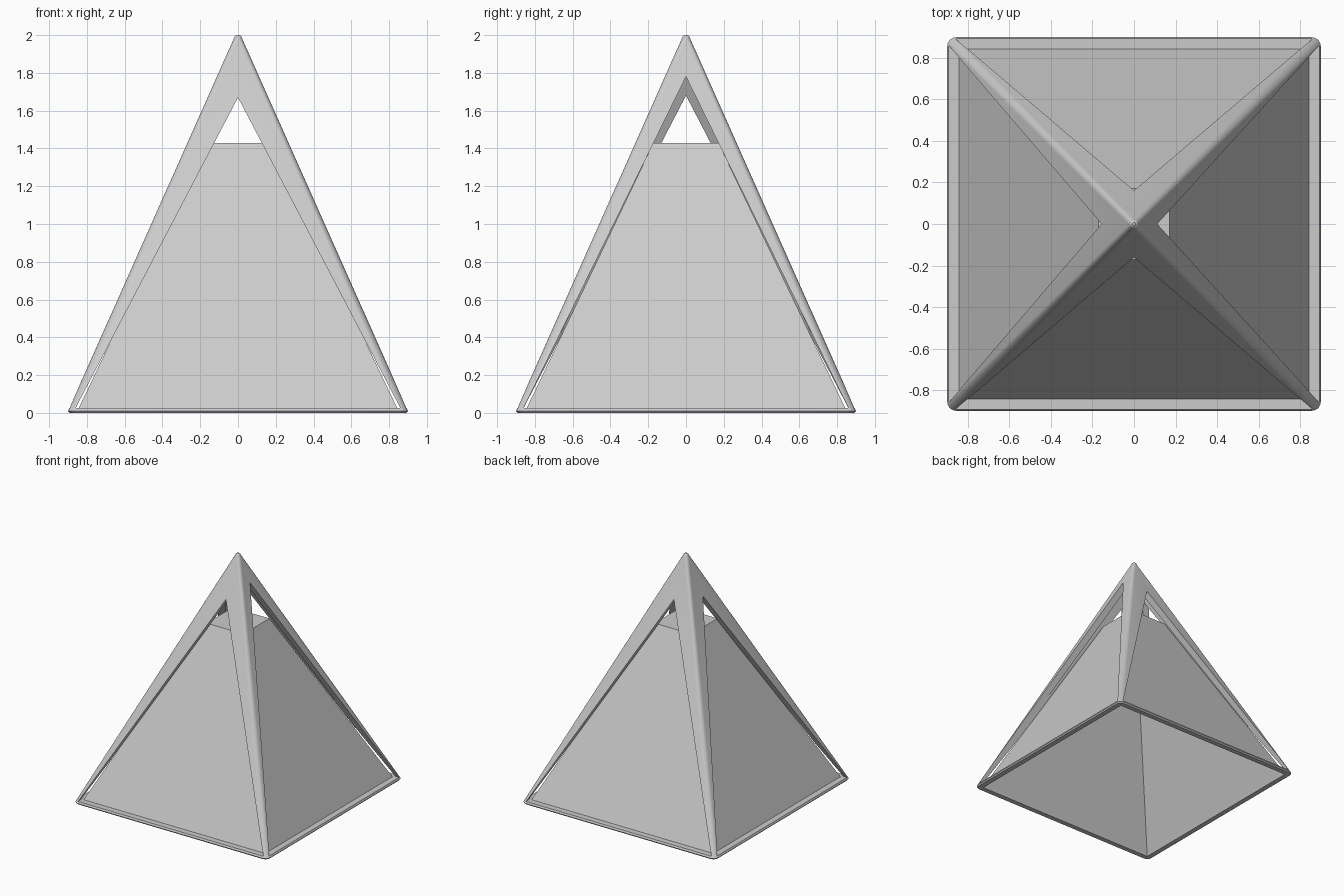
import bpy
import math
from mathutils import Matrix, Vector

if "Cube" in bpy.data.objects:
    bpy.data.objects.remove(bpy.data.objects["Cube"])

H = 2.0        # height
W = 0.9        # half width at the base
SLOPE = W / H  # half width lost per unit of height


def make_object(name, verts, faces):
    mesh = bpy.data.meshes.new(name)
    mesh.from_pydata([tuple(v) for v in verts], [], faces)
    mesh.update()
    obj = bpy.data.objects.new(name, mesh)
    bpy.context.collection.objects.link(obj)
    bpy.ops.object.select_all(action='DESELECT')
    obj.select_set(True)
    bpy.context.view_layer.objects.active = obj
    bpy.ops.object.mode_set(mode='EDIT')
    bpy.ops.mesh.select_all(action='SELECT')
    bpy.ops.mesh.normals_make_consistent(inside=False)
    bpy.ops.object.mode_set(mode='OBJECT')
    return obj


def rounded_square(half, radius, z, steps=5):
    pts = []
    for q in range(4):
        c = math.radians(45 + 90 * q)
        cx = math.copysign(half - radius, math.cos(c))
        cy = math.copysign(half - radius, math.sin(c))
        for i in range(steps + 1):
            a = math.radians(90 * q + 90 * i / steps)
            pts.append(Vector((cx + radius * math.cos(a), cy + radius * math.sin(a), z)))
    return pts


def square(half, z):
    return [Vector((sx * half, sy * half, z)) for sx, sy in ((1, 1), (-1, 1), (-1, -1), (1, -1))]


def loft(name, rings, cap_bottom=True):
    n = len(rings[0])
    verts = [v for r in rings for v in r]
    faces = [(k * n + i, k * n + (i + 1) % n, (k + 1) * n + (i + 1) % n, (k + 1) * n + i)
             for k in range(len(rings) - 1) for i in range(n)]
    faces.append(tuple(range((len(rings) - 1) * n, len(rings) * n)))
    if cap_bottom:
        faces.append(tuple(reversed(range(n))))
    return make_object(name, verts, faces)


def cut(target, cutter):
    cutter.hide_render = True
    mod = target.modifiers.new("cut", 'BOOLEAN')
    mod.operation = 'DIFFERENCE'
    mod.solver = 'EXACT'
    mod.object = cutter
    bpy.context.view_layer.objects.active = target
    bpy.ops.object.modifier_apply(modifier=mod.name)
    bpy.data.objects.remove(cutter, do_unlink=True)


# Outer frame: pyramid with softly rounded corners and tip
frame = loft("pyramid_frame", [
    rounded_square(W - 0.008, 0.04, 0.0),
    rounded_square(W, 0.045, 0.01),
    rounded_square(0.025, 0.022, 1.975),
    rounded_square(0.018, 0.016, 1.992),
    rounded_square(0.008, 0.007, H),
])

# Hollow inside of the frame
t = 0.05
cut(frame, loft("hollow_cutter", [square(W - t + 0.02 * SLOPE, -0.02),
                                  square(0.004, (W - t - 0.004) / SLOPE)]))

# Triangular window in each side: front, right, back, left
for k, apex in enumerate((1.67, 1.78, 1.67, 1.68)):
    tri = [(-0.86, 0.025), (0.86, 0.025), (0, apex)]
    rot = Matrix.Rotation(math.radians(90 * k), 3, 'Z')
    verts = [rot @ Vector((x, -(W - SLOPE * z) + d, z)) for d in (0.06, -0.1) for x, z in tri]
    cut(frame, make_object("window_cutter", verts,
        [(0, 1, 2), (5, 4, 3), (0, 3, 4, 1), (1, 4, 5, 2), (2, 5, 3, 0)]))

bpy.ops.object.select_all(action='DESELECT')
frame.select_set(True)
bpy.context.view_layer.objects.active = frame
bpy.ops.object.shade_smooth_by_angle(angle=math.radians(25))

# Inner truncated pyramid, open underneath
loft("inner_body", [square(0.848, 0.015), square(0.172, 1.43)], cap_bottom=False)
